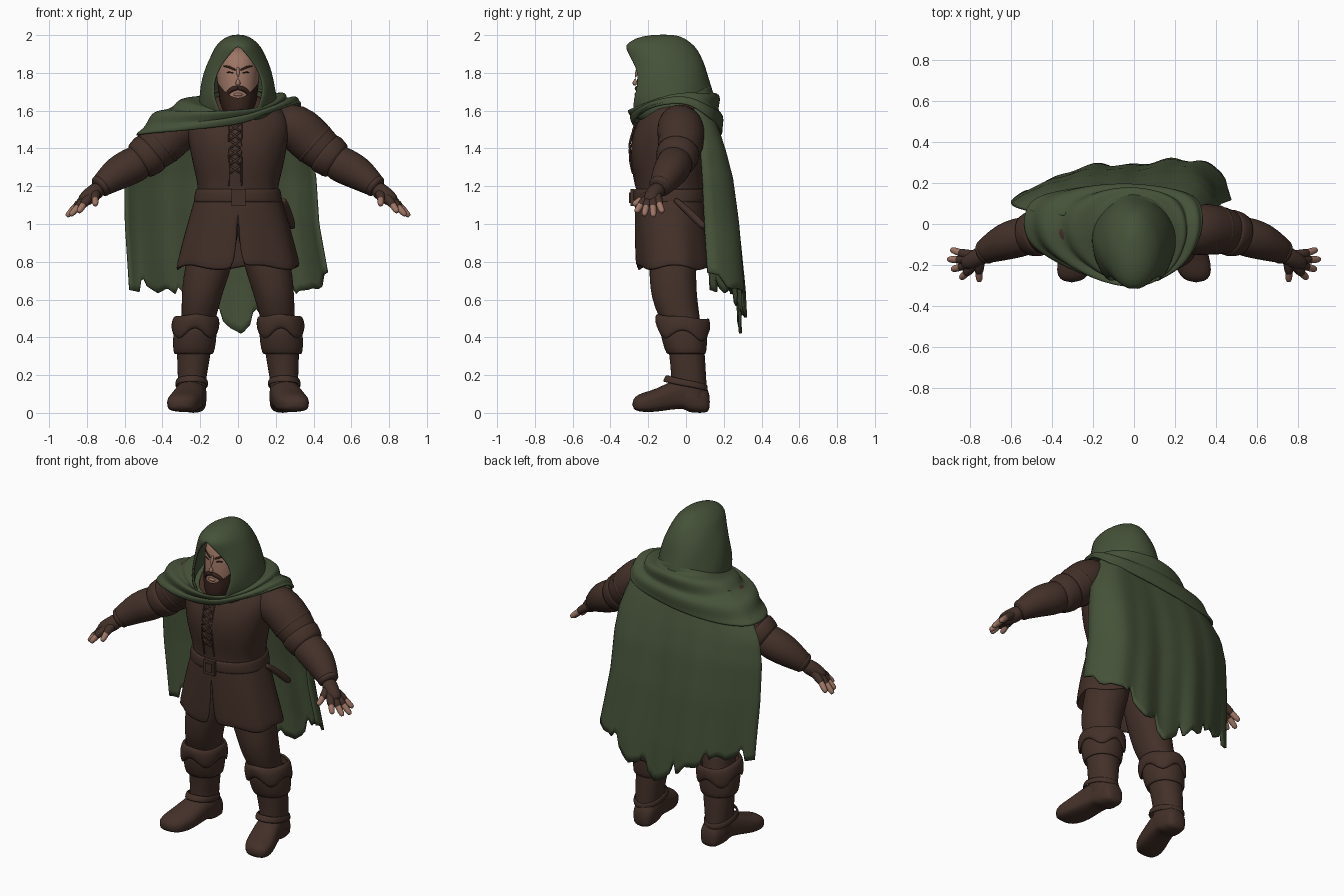
import bpy, bmesh, random
from math import sin, cos, asin, pi
from mathutils import Vector

random.seed(7)
if "Cube" in bpy.data.objects:
    bpy.data.objects.remove(bpy.data.objects["Cube"])


def material(name, rgb):
    m = bpy.data.materials.new(name)
    m.use_nodes = True
    m.diffuse_color = (*rgb, 1)
    m.node_tree.nodes["Principled BSDF"].inputs["Base Color"].default_value = (*rgb, 1)
    return m


GREEN = material("cloak green", (.061, .085, .041))
BROWN = material("leather brown", (.057, .03, .022))
SKIN = material("skin", (.34, .18, .13))
HAIR = material("dark hair", (.035, .016, .011))


def loft(name, rows, mat, wrap=False, thick=0, subsurf=1):
    """Skin a list of point rows; coincident points are merged."""
    bm = bmesh.new()
    grid = [[bm.verts.new(p) for p in row] for row in rows]
    n = len(rows[0])
    for a, b in zip(grid, grid[1:]):
        for i in range(n if wrap else n - 1):
            j = (i + 1) % n
            bm.faces.new((a[i], a[j], b[j], b[i]))
    bmesh.ops.remove_doubles(bm, verts=bm.verts, dist=.0002)
    bmesh.ops.recalc_face_normals(bm, faces=bm.faces)
    mesh = bpy.data.meshes.new(name)
    bm.to_mesh(mesh)
    bm.free()
    mesh.materials.append(mat)
    for f in mesh.polygons:
        f.use_smooth = True
    ob = bpy.data.objects.new(name, mesh)
    bpy.context.collection.objects.link(ob)
    if thick:
        mod = ob.modifiers.new("thickness", "SOLIDIFY")
        mod.thickness, mod.offset = thick, 0
    if subsurf:
        mod = ob.modifiers.new("smooth", "SUBSURF")
        mod.levels = mod.render_levels = subsurf
    return ob


def shell(name, rings, mat, p=.85, n=32, ripple=None, **kw):
    """Level rings (z, centre x, half width, front y, back y, front gap)."""
    rows = []
    for k, (z, cx, rx, yf, yb, *gap) in enumerate(rings):
        g = asin(min(1, gap[0] / rx)) if gap and rx else 0
        row = []
        for i in range(n + 1):
            t = g + (2 * pi - 2 * g) * i / n
            dr, dz = ripple(t, k / (len(rings) - 1)) if ripple else (0, 0)
            c = cos(t)
            y = abs(c) ** p * (1 if c > 0 else -1) * (yb - yf) / 2 * (1 + dr)
            row.append((cx + rx * (1 + dr) * sin(t), (yf + yb) / 2 - y, z + dz))
        rows.append(row)
    return loft(name, rows, mat, **kw)


def limb(name, pts, mat, n=14, **kw):
    """Round tube with closed ends through (x, y, z, radius)."""
    rows = []
    for i, (*p, r) in enumerate(pts):
        p = Vector(p)
        d = Vector(pts[min(i + 1, len(pts) - 1)][:3]) - Vector(pts[max(i - 1, 0)][:3])
        u = d.cross((0, 0, 1) if d.x or d.y else (1, 0, 0)).normalized()
        v = d.cross(u).normalized()
        ring = [p + r * (u * cos(a) + v * sin(a)) for a in (2 * pi * j / n for j in range(n))]
        if i == 0:
            rows.append([p] * n)
        rows.append(ring)
        if i == len(pts) - 1:
            rows.append([p] * n)
    return loft(name, rows, mat, wrap=True, **kw)


def sample(table, z):
    """Linear lookup in a table ordered by its first column."""
    table = sorted(table)
    for a, b in zip(table, table[1:]):
        if z <= b[0]:
            f = max(0, (z - a[0]) / (b[0] - a[0]))
            return [s + (e - s) * f for s, e in zip(a, b)]
    return table[-1]


def front(table, x, z, p=.85):
    """Depth of a shell's front surface at x, z."""
    _, cx, rx, yf, yb = sample(table, z)[:5]
    return (yf + yb) / 2 + (yf - yb) / 2 * (1 - min(1, abs(x - cx) / rx) ** 2) ** (p / 2)


def box(name, centre, size, mat):
    bpy.ops.mesh.primitive_cube_add(size=1, location=centre)
    ob = bpy.context.object
    ob.name, ob.scale = name, size
    ob.data.materials.append(mat)
    ob.modifiers.new("bevel", "BEVEL").width = .006


# Tunic: chest, split skirt, belt and lacing
chest = [(1.1, 0, .225, -.262, .1), (1.17, 0, .21, -.262, .1), (1.24, 0, .222, -.272, .1),
         (1.33, 0, .245, -.292, .105), (1.43, 0, .262, -.295, .107), (1.51, 0, .275, -.272, .11),
         (1.58, 0, .265, -.235, .11), (1.64, 0, .2, -.18, .09), (1.68, 0, .1, -.15, .05)]
shell("tunic_chest", chest, BROWN, ripple=lambda t, k: (.012 * sin(7 * t + 9 * k), 0))
shell("tunic_skirt", [(1.18, 0, .21, -.262, .1, 0), (1.08, 0, .24, -.266, .105, 0),
      (.95, 0, .278, -.265, .115, .002), (.85, 0, .303, -.262, .13, .012),
      (.765, 0, .324, -.26, .14, .028)], BROWN, thick=.014,
      ripple=lambda t, k: (.025 * k * sin(8 * t), .014 * k * sin(5 * t)))
shell("belt", [(1.185, 0, .217, -.27, .106), (1.17, 0, .222, -.276, .11),
               (1.13, 0, .229, -.276, .111), (1.115, 0, .231, -.272, .11)], BROWN, thick=.012)
box("belt_buckle", (.002, -.284, 1.14), (.075, .02, .09), BROWN)
box("buckle_plate", (.002, -.295, 1.14), (.045, .012, .055), BROWN)
limb("hip_sheath", [(.24, -.06, 1.13, .016), (.26, 0, 1.08, .02), (.29, .1, .98, .022)], BROWN)
for i in range(6):
    z = 1.27 + i * .044
    for s in (-1, 1):
        limb("lace", [(x - .015, front(chest, x, h) - .004, h, .006) for x, h in
             ((-.026 * s, z), (0, z + .02), (.026 * s, z + .04))], BROWN, n=6, subsurf=0)
for s in (-1, 1):
    limb("placket_edge", [(s * .034 - .015, front(chest, .034, h) - .001, h, .006)
         for h in (1.2, 1.28, 1.36, 1.44, 1.54)], BROWN, n=6)

# Head, beard and features
head = [(1.555, 0, .03, -.22, -.1), (1.575, 0, .06, -.25, -.05), (1.62, 0, .09, -.264, 0),
        (1.7, 0, .106, -.262, .03), (1.78, 0, .115, -.259, .05), (1.86, 0, .11, -.252, .05),
        (1.92, 0, .085, -.215, .03), (1.95, 0, 0, -.1, -.1)]
shell("head", head, SKIN)
shell("neck", [(1.5, 0, .1, -.17, .04), (1.62, 0, .085, -.17, .02)], SKIN)
shell("beard", [(1.545, 0, 0, -.18, -.18), (1.55, 0, .045, -.257, -.08), (1.575, 0, .078, -.279, -.04),
      (1.62, 0, .1, -.281, .01), (1.667, 0, .109, -.273, .03)], HAIR,
      ripple=lambda t, k: (.012 * sin(14 * t), .085 * k ** 4 * sin(t) ** 2))
limb("nose", [(0, -.253, 1.83, .008), (0, -.266, 1.785, .012), (0, -.274, 1.75, .018),
              (0, -.265, 1.735, .012)], SKIN, n=10)
limb("lower_lip", [(-.022, -.261, 1.684, .007), (0, -.267, 1.686, .01), (.022, -.261, 1.684, .007)], SKIN)
for s, side in ((1, "left"), (-1, "right")):
    for part, pts in (("moustache", [(0, 1.72, .014), (.03, 1.717, .016), (.055, 1.695, .012), (.064, 1.66, .01)]),
                      ("eyebrow", [(.014, 1.815, .006), (.045, 1.832, .007), (.08, 1.837, .004)]),
                      ("eye", [(.025, 1.8, .003), (.042, 1.803, .005), (.06, 1.803, .003)])):
        limb(f"{side}_{part}", [(s * x, front(head, x, z), z, r) for x, z, r in pts], HAIR, n=8)

# Hood with an open face and a forward peak
shell("hood", [(1.996, 0, 0, -.12, -.12, 0), (1.993, 0, .035, -.195, -.05, 0), (1.978, 0, .072, -.268, -.01, 0),
      (1.945, 0, .107, -.316, .032, 0), (1.92, 0, .124, -.316, .055, .022), (1.86, 0, .153, -.308, .088, .075),
      (1.8, 0, .175, -.307, .107, .112), (1.73, 0, .19, -.32, .125, .13), (1.66, 0, .2, -.325, .145, .12),
      (1.6, 0, .2, -.31, .15, .095), (1.55, 0, .19, -.27, .14, .07)], GREEN, p=1.08, n=36, thick=.014,
      ripple=lambda t, k: (.022 * k * sin(5 * t + 14 * k), 0))


def closed_curve(pts, f):
    """Point at fraction f of a smooth closed curve."""
    n = len(pts)
    i = int(f * n)
    u = f * n - i
    a, b, c, d = (Vector(pts[(i + k) % n]) for k in (-1, 0, 1, 2))
    return b + .5 * u * (c - a + u * (2 * a - 5 * b + 4 * c - d + u * (3 * (b - c) + d - a)))


# Mantle: rolled folds, pulled far over the right shoulder
hem = [(.0, -.275, 1.53), (.16, -.24, 1.585), (.28, -.15, 1.63), (.335, .01, 1.635), (.28, .14, 1.55),
       (0, .185, 1.49), (-.3, .17, 1.46), (-.51, .1, 1.465), (-.51, -.085, 1.475), (-.27, -.225, 1.495)]
N, M, rows = 60, 16, []
for r in range(M + 1):
    s, row = r / M, []
    for i in range(N):
        t = 2 * pi * i / N
        inner = Vector((.16 * sin(t), -.08 - .2 * cos(t), 1.655 - .075 * cos(t)))
        out = Vector((sin(t), -cos(t), 0))
        fold = .011 * sin(s * 15 + 1.5 * sin(t + 1) + t) * sin(pi * s) ** .5
        puff = 1 - .55 * max(0, sin(t)) - .35 * abs(cos(t))
        p = inner.lerp(closed_curve(hem, i / N), s) + out * (.025 * puff * sin(pi * s) + fold)
        p.z += .05 * puff * sin(pi * s) + fold
        row.append(p)
    rows.append(row)
loft("mantle", rows, GREEN, wrap=True, thick=.016)

# Cloak: hanging sheet with folds and a torn hem (z, right x, left x, side y, middle y)
drape = [(1.62, -.34, .29, .04, .12), (1.5, -.5, .35, .06, .165), (1.38, -.575, .39, .08, .2),
         (1.24, -.6, .41, .09, .232), (1, -.6, .425, .1, .26), (.65, -.58, .485, .115, .285),
         (.43, -.56, .49, .12, .29)]
COLS, ROWS = 60, 26
torn = [random.uniform(-.03, .035) for i in range(22)]
rows = []
for r in range(ROWS + 1):
    v, row = r / ROWS, []
    for i in range(COLS + 1):
        u = i / COLS
        e = 2 * u - 1
        k = int(u * 20)
        tear = torn[k] + (torn[k + 1] - torn[k]) * (u * 20 - k) + (.05 if i % 11 in (4, 5) else 0)
        low = .66 - .22 * max(0, 1 - abs(1.35 * e - .15)) + tear
        z = 1.62 + (low - 1.62) * v
        _, xl, xr, ys, ym = sample(drape, z)
        curl = abs(e) ** (12 if e > 0 else 3)
        fold = v * (.01 * sin(17 * u + 2 * v) + .007 * sin(37 * u + 1))
        y = ys + (ym + .03 * v * e - ys) * (1 - curl) + fold
        row.append((xl + (xr - xl) * u + .5 * fold, y, z))
    rows.append(row)
loft("cloak", rows, GREEN, thick=.014, subsurf=0)

# Arms, hands and legs on both sides
for s, side in ((1, "left"), (-1, "right")):
    def tube(name, pts, mat=BROWN, **kw):
        limb(f"{side}_{name}", [(s * x, y, z, r) for x, y, z, r in pts], mat, **kw)

    def band(name, rings, **kw):
        shell(f"{side}_{name}", [(z, s * cx, *rest) for z, cx, *rest in rings], BROWN, n=24, **kw)

    tube("sleeve", [(.2, -.04, 1.54, .1), (.3, -.03, 1.52, .126), (.36, -.025, 1.468, .127),
                    (.42, -.03, 1.41, .119), (.5, -.045, 1.345, .103)], n=20)
    tube("elbow_cuff", [(.452, -.04, 1.386, .112), (.465, -.042, 1.375, .118), (.515, -.052, 1.335, .108),
                        (.53, -.055, 1.325, .097)], n=20)
    tube("sleeve_seam", [(.39, -.028, 1.437, .119), (.405, -.029, 1.424, .125), (.42, -.03, 1.41, .119)], n=20)
    tube("bracer", [(.49, -.048, 1.345, .095), (.57, -.068, 1.303, .098), (.635, -.088, 1.272, .092),
                    (.7, -.12, 1.222, .071), (.745, -.145, 1.187, .055)], n=20)
    tube("bracer_rim", [(.715, -.13, 1.21, .062), (.725, -.135, 1.202, .066), (.742, -.143, 1.188, .057)])
    tube("palm", [(.73, -.14, 1.19, .046), (.77, -.17, 1.16, .046), (.805, -.185, 1.135, .042),
                  (.83, -.195, 1.115, .03)])
    for finger, a, b in (("little", (.825, -.148, 1.125), (.892, -.125, 1.062)),
                         ("ring", (.835, -.176, 1.115), (.908, -.172, 1.04)),
                         ("middle", (.828, -.205, 1.112), (.888, -.222, 1.045)),
                         ("index", (.808, -.228, 1.118), (.845, -.265, 1.062)),
                         ("thumb", (.757, -.215, 1.145), (.755, -.28, 1.1))):
        a, b = Vector(a), Vector(b)
        m = a.lerp(b, .4)
        tube(finger + "_glove", [(.75, -.16, 1.172, .03), (*a, .026), (*m, .021)], n=10)
        tube(finger + "_finger", [(*a, .018), (*m, .019), (*a.lerp(b, .8), .018), (*b, .012)], SKIN, n=10)

    band("trouser_leg", [(1, .11, .12, -.19, .06), (.78, .155, .128, -.195, .055),
         (.66, .185, .112, -.192, .055), (.56, .2, .1, -.17, .065), (.46, .215, .085, -.12, .08)],
         ripple=lambda t, k: (.015 * sin(3 * t + 14 * k), 0))
    band("boot_shaft", [(.46, .222, .092, -.11, .09), (.3, .235, .092, -.088, .1),
         (.2, .243, .076, -.076, .106), (.08, .245, .074, -.08, .112)],
         ripple=lambda t, k: (.015 * sin(2 * t + 20 * k), 0))
    band("boot_lower_cuff", [(.45, .226, .108, -.135, .11), (.38, .23, .111, -.122, .107),
         (.31, .235, .101, -.098, .102)], thick=.012)
    band("boot_upper_cuff", [(.505, .222, .1, -.14, .11), (.5, .222, .117, -.16, .122),
         (.45, .225, .123, -.158, .124), (.41, .228, .118, -.144, .117)], thick=.014,
         ripple=lambda t, k: (0, k * .03 * cos(4 * t) + .012 * cos(t)))
    band("ankle_strap", [(.175, .245, .078, -.1, .108), (.16, .245, .083, -.11, .111),
         (.14, .246, .083, -.12, .112)], thick=.01, ripple=lambda t, k: (0, .025 * cos(t)))
    # Foot stations: y, centre x, half width, bottom, top
    foot = []
    for y, cx, w, lo, hi in ((.127, .235, 0, .06, .06), (.122, .235, .055, 0, .12), (.08, .236, .07, 0, .17),
                             (.01, .24, .075, 0, .19), (-.005, .242, .076, .024, .19), (-.08, .258, .082, .018, .17),
                             (-.16, .278, .092, .004, .125), (-.23, .295, .086, .004, .108),
                             (-.272, .303, .062, .012, .088), (-.288, .305, 0, .045, .045)):
        ring = []
        for j in range(20):
            c, d = cos(2 * pi * j / 20), sin(2 * pi * j / 20)
            box_d = abs(d) ** (.4 if d < 0 else .9) * (1 if d > 0 else -1)
            ring.append((s * (cx + w * c), y, (lo + hi) / 2 + (hi - lo) / 2 * box_d))
        foot.append(ring)
    loft(side + "_boot_foot", foot, BROWN, wrap=True)
